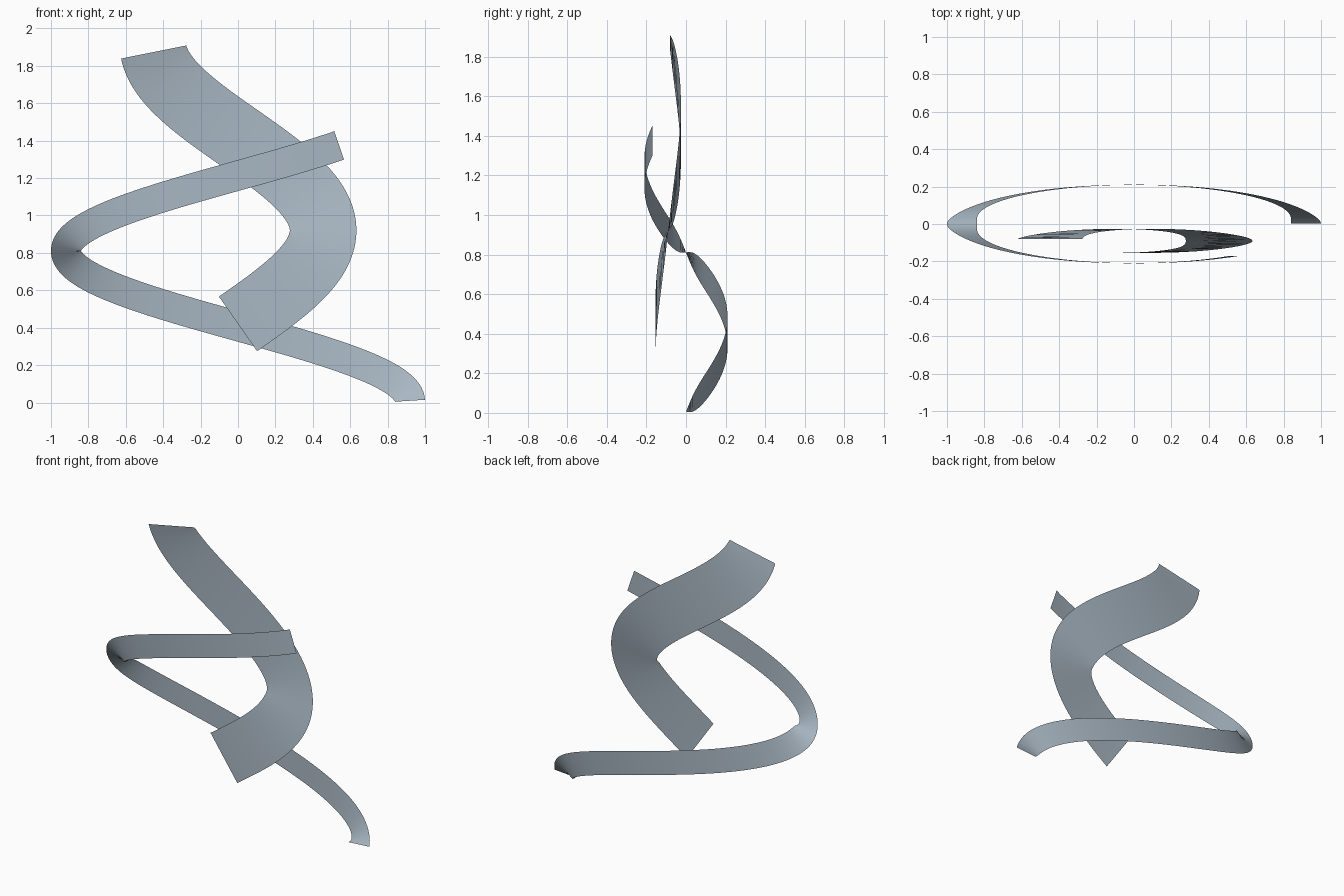
import bpy
import bmesh
from math import cos, sin, pi, hypot

cube = bpy.data.objects.get("Cube")
if cube:
    bpy.data.objects.remove(cube, do_unlink=True)

# Single pale blue-grey material
steel = bpy.data.materials.new("pale blue grey")
steel.use_nodes = True
colour = (0.40, 0.48, 0.55, 1.0)
steel.diffuse_color = colour
steel.node_tree.nodes["Principled BSDF"].inputs["Base Color"].default_value = colour


def ribbon(name, radius_x, radius_y, centre_y, base_z, rise, start, end, half_width, steps):
    """Flat band along an elliptical helix, widened square to its path in the XZ plane."""
    bm = bmesh.new()
    previous = None
    for i in range(steps + 1):
        t = start + (end - start) * i / steps
        x, y, z = radius_x * cos(t), centre_y + radius_y * sin(t), base_z + rise * t
        across_x, across_z = rise, radius_x * sin(t)
        scale = half_width / hypot(across_x, across_z)
        dx, dz = across_x * scale, across_z * scale
        pair = (bm.verts.new((x - dx, y, z - dz)), bm.verts.new((x + dx, y, z + dz)))
        if previous:
            face = bm.faces.new((previous[0], previous[1], pair[1], pair[0]))
            face.smooth = True
        previous = pair
    mesh = bpy.data.meshes.new(name)
    bm.to_mesh(mesh)
    bm.free()
    mesh.materials.append(steel)
    obj = bpy.data.objects.new(name, mesh)
    bpy.context.collection.objects.link(obj)
    return obj


# Long narrow band winding around the outside
ribbon("outer_ribbon", 0.92, 0.21, 0.0, 0.005, 0.2565, 0.018, 1.7 * pi, 0.08, 160)

# Short wide band inside it
ribbon("inner_ribbon", 0.455, 0.064, -0.09, 0.92, 0.318, -0.5 * pi, 0.955 * pi, 0.178, 140)
